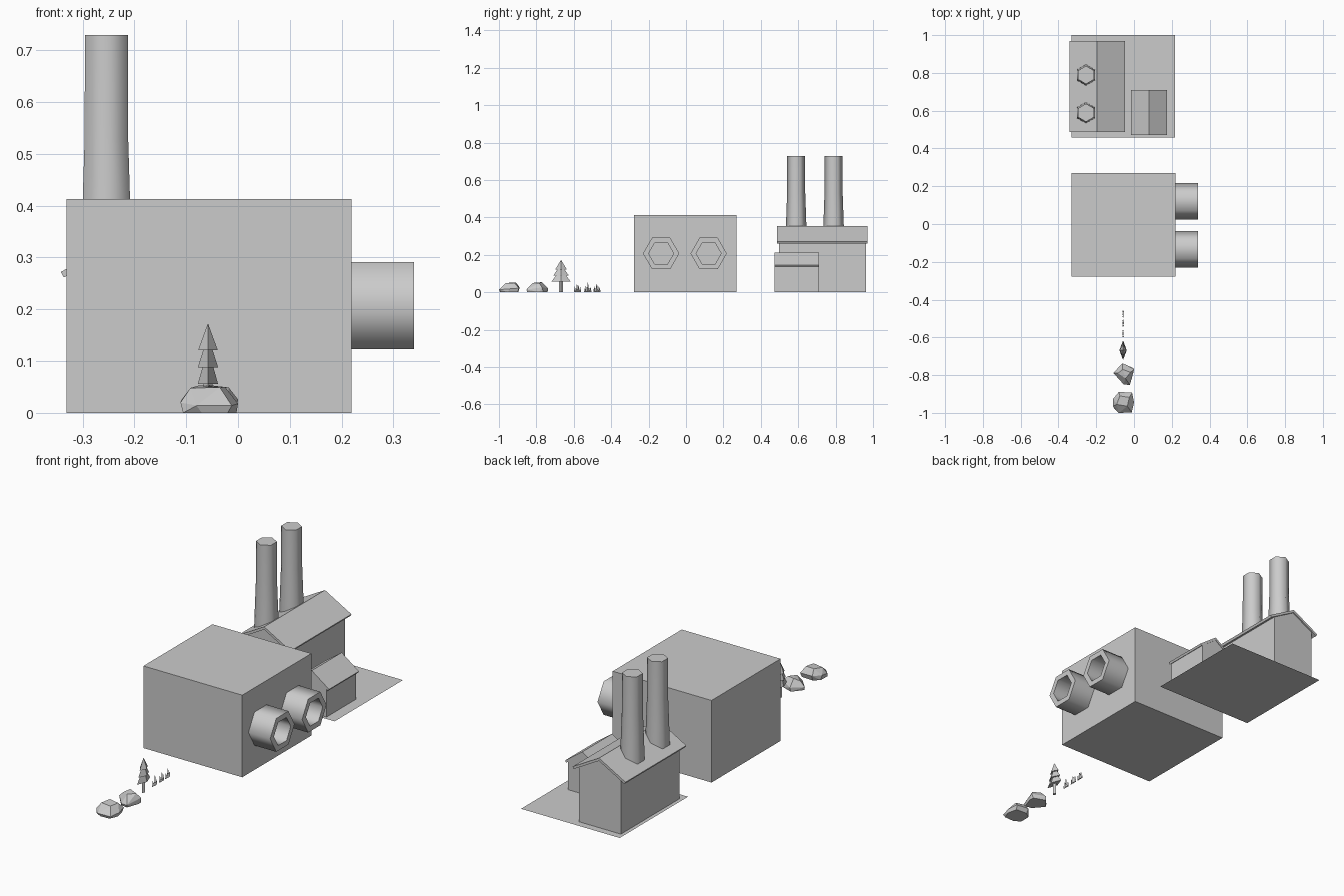
import bpy, bmesh, math
from mathutils import Vector

if "Cube" in bpy.data.objects:
    bpy.data.objects.remove(bpy.data.objects["Cube"])


def finish(bm, name, smooth=False):
    bmesh.ops.recalc_face_normals(bm, faces=bm.faces)
    me = bpy.data.meshes.new(name)
    bm.to_mesh(me)
    bm.free()
    ob = bpy.data.objects.new(name, me)
    bpy.context.collection.objects.link(ob)
    if smooth:
        bpy.ops.object.select_all(action='DESELECT')
        ob.select_set(True)
        bpy.context.view_layer.objects.active = ob
        bpy.ops.object.shade_smooth_by_angle(angle=math.radians(62))
    return ob


def prism(name, profile, cx, y0, y1):
    """Extrude an (x, z) outline along y."""
    bm = bmesh.new()
    face = bm.faces.new([bm.verts.new((cx + x, y0, z)) for x, z in profile])
    ext = bmesh.ops.extrude_face_region(bm, geom=[face])
    moved = [g for g in ext['geom'] if isinstance(g, bmesh.types.BMVert)]
    bmesh.ops.translate(bm, verts=moved, vec=(0, y1 - y0, 0))
    return finish(bm, name)


def lathe(name, profile, place, hollow=False, n=6):
    """Revolve (radius, height) points; hollow joins last ring to first."""
    bm = bmesh.new()
    rings = [[bm.verts.new(place(r * math.cos(2 * math.pi * i / n),
                                 r * math.sin(2 * math.pi * i / n), h))
              for i in range(n)] for r, h in profile]
    pairs = list(zip(rings, rings[1:]))
    if hollow:
        pairs.append((rings[-1], rings[0]))
    else:
        bm.faces.new(rings[0])
        bm.faces.new(rings[-1])
    for a, b in pairs:
        for i in range(n):
            j = (i + 1) % n
            bm.faces.new((a[i], a[j], b[j], b[i]))
    return finish(bm, name, True)


def add_cone(bm, x, y, z0, z1, rx, ry, top=0.0, n=4):
    res = bmesh.ops.create_cone(bm, cap_ends=True, segments=n, radius1=1,
                                radius2=top, depth=1)
    for v in res['verts']:
        v.co = Vector((x + v.co.x * rx, y + v.co.y * ry,
                       z0 + (v.co.z + 0.5) * (z1 - z0)))


def rock(name, points):
    bm = bmesh.new()
    for p in points:
        bm.verts.new(p)
    bmesh.ops.convex_hull(bm, input=bm.verts)
    bmesh.ops.dissolve_limit(bm, angle_limit=math.radians(8),
                             verts=bm.verts, edges=bm.edges)
    return finish(bm, name)


# large block with two hexagonal pipe stubs on its right side
prism("main_block", [(-.275, 0), (.275, 0), (.275, .413), (-.275, .413)],
      -.056, -.279, .27)
for k, cy in enumerate((-.133, .121)):
    lathe(f"pipe_stub_{k + 1}",
          [(.097, .215), (.097, .34), (.067, .34), (.067, .215)],
          lambda a, b, h, cy=cy: (h, cy + a, .207 + b), hollow=True)

# thin base plate under the factory
bm = bmesh.new()
bm.faces.new([bm.verts.new(p) for p in
              ((-.331, .457, 0), (.218, .457, 0), (.218, 1, 0), (-.331, 1, 0))])
finish(bm, "base_plate")


# gabled buildings: walls plus a chevron roof
def building(name, cx, wall, roof, eave, ridge, y_wall, y_roof):
    thick = .014
    slope = (ridge - eave) / roof
    inner = ridge - thick
    we = inner - wall * slope + .001
    prism(name + "_walls", [(-wall, 0), (wall, 0), (wall, we),
                            (0, inner + .001), (-wall, we)], cx, *y_wall)
    ri = roof - .006
    zi = inner - ri * slope
    prism(name + "_roof", [(-roof, eave), (0, ridge), (roof, eave),
                           (ri, zi), (0, inner), (-ri, zi)], cx, *y_roof)


building("hall", -.195, .117, .147, .272, .354, (.498, .963), (.486, .97))
building("shed", .08, .081, .096, .144, .213, (.474, .708), (.472, .71))

# two flared chimneys
for k, cy in enumerate((.589, .789)):
    lathe(f"chimney_{k + 1}",
          [(.057, .27), (.0545, .36), (.0485, .53), (.0478, .729)],
          lambda a, b, h, cy=cy: (-.254 + b, cy + a, h))

# flat-sided pine tree
tx, ty = -.058, -.668
bm = bmesh.new()
add_cone(bm, tx, ty, 0, .075, .009, .011, 1)
for z0, z1, rx, ry in ((.056, .125, .0195, .052), (.088, .15, .0195, .042),
                       (.121, .173, .019, .031)):
    add_cone(bm, tx, ty, z0, z1, rx, ry)
finish(bm, "pine_tree")

# grass tufts in a row
for k, gy in enumerate((-.58, -.525, -.476)):
    bm = bmesh.new()
    for dy, h in ((-.014, .034), (-.003, .051), (.005, .042), (.014, .03)):
        add_cone(bm, tx, gy + dy, 0, h, .004, .006)
    finish(bm, f"grass_tuft_{k + 1}")

# faceted boulders
rock("boulder_1", [
    (-.106, -.975, 0), (-.07, -.994, 0), (-.02, -.992, 0), (-.003, -.95, 0),
    (-.015, -.9, 0), (-.075, -.897, 0), (-.105, -.92, 0),
    (-.111, -.965, .02), (-.08, -1, .014), (-.012, -.998, .014),
    (0, -.945, .018), (-.01, -.893, .022), (-.08, -.889, .025),
    (-.11, -.925, .024), (-.092, -.955, .048), (-.035, -.965, .049),
    (-.025, -.918, .05), (-.075, -.91, .053)])
rock("boulder_2", [
    (-.105, -.79, 0), (-.06, -.842, 0), (-.025, -.848, 0), (-.003, -.785, 0),
    (-.005, -.762, 0), (-.065, -.74, 0),
    (-.109, -.789, .016), (-.055, -.849, .012), (-.022, -.853, .014),
    (0, -.77, .026), (-.062, -.737, .02),
    (-.085, -.79, .04), (-.045, -.818, .05), (-.018, -.785, .049),
    (-.06, -.77, .054)])
